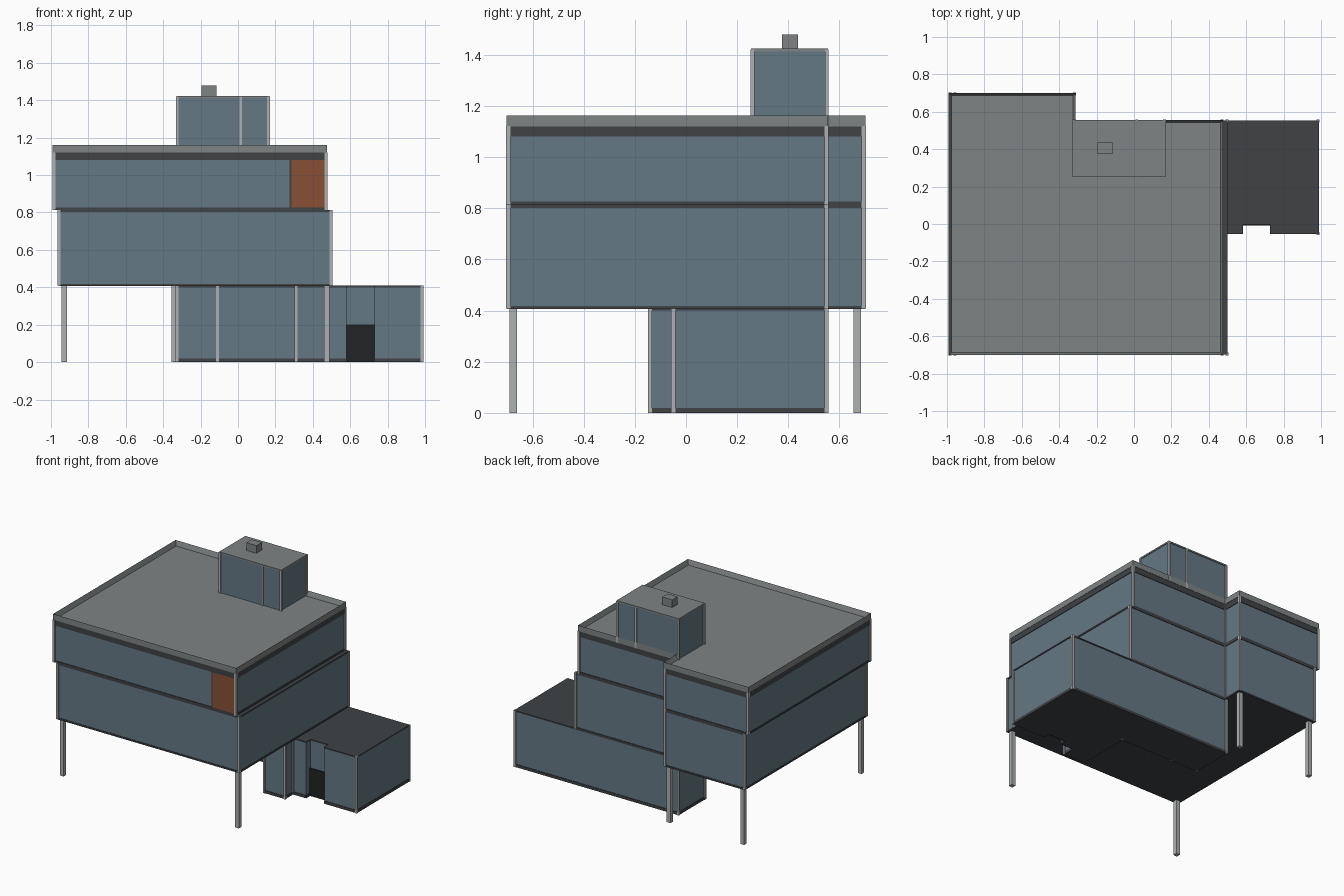
import bpy, bmesh
from mathutils import Vector

if "Cube" in bpy.data.objects:
    bpy.data.objects.remove(bpy.data.objects["Cube"])


def material(name, rgb):
    m = bpy.data.materials.new(name)
    m.diffuse_color = (*rgb, 1)
    m.use_nodes = True
    m.node_tree.nodes["Principled BSDF"].inputs["Base Color"].default_value = m.diffuse_color
    return m


GLASS = material("blue_glass", (0.13, 0.19, 0.23))
DARK = material("dark_trim", (0.05, 0.055, 0.06))
BLACK = material("black", (0.015, 0.017, 0.018))
ROOF = material("roof_grey", (0.21, 0.23, 0.23))
POST = material("light_metal", (0.42, 0.44, 0.44))
RUST = material("rust_panel", (0.25, 0.08, 0.035))


def finish(name, bm, mat):
    bmesh.ops.recalc_face_normals(bm, faces=bm.faces)
    me = bpy.data.meshes.new(name)
    bm.to_mesh(me)
    bm.free()
    me.materials.append(mat)
    ob = bpy.data.objects.new(name, me)
    bpy.context.collection.objects.link(ob)
    return ob


def add_prism(bm, pts, z0, z1):
    """Extrude an outline from z0 to z1 and return the top face."""
    base = bm.faces.new([bm.verts.new((x, y, z0)) for x, y in pts])
    new = bmesh.ops.extrude_face_region(bm, geom=[base], use_keep_orig=True)["geom"]
    for v in new:
        if isinstance(v, bmesh.types.BMVert):
            v.co.z = z1
    return next(f for f in new if isinstance(f, bmesh.types.BMFace))


def prism(name, pts, z0, z1, mat):
    bm = bmesh.new()
    add_prism(bm, pts, z0, z1)
    return finish(name, bm, mat)


def rect(x0, y0, x1, y1):
    return [(x0, y0), (x1, y0), (x1, y1), (x0, y1)]


def posts(name, centres, z0, z1, w, mat=POST):
    bm = bmesh.new()
    for x, y in centres:
        add_prism(bm, rect(x - w / 2, y - w / 2, x + w / 2, y + w / 2), z0, z1)
    return finish(name, bm, mat)


def grow(pts, d):
    """Offset a counter-clockwise right-angled outline outwards."""
    out = []
    for i, p in enumerate(pts):
        a = (Vector(p) - Vector(pts[i - 1])).normalized()
        b = (Vector(pts[(i + 1) % len(pts)]) - Vector(p)).normalized()
        out.append((p[0] + d * (a.y + b.y), p[1] - d * (a.x + b.x)))
    return out


def storey_outline(x0, x1):
    return [(x0, -0.695), (x1, -0.695), (x1, 0.55),
            (-0.318, 0.55), (-0.318, 0.695), (x0, 0.695)]


# Ground floor with stair core, entrance wing and recessed doorway
ground = [(-0.325, 0.25), (0.31, 0.25), (0.31, -0.14), (0.475, -0.14),
          (0.475, -0.05), (0.58, -0.05), (0.58, 0.0), (0.73, 0.0),
          (0.73, -0.05), (0.985, -0.05), (0.985, 0.55), (-0.325, 0.55)]
prism("ground_floor_walls", ground, 0.01, 0.405, GLASS)
prism("ground_floor_base", grow(ground, 0.004), 0, 0.02, DARK)
prism("ground_floor_roof", grow(ground, 0.004), 0.4, 0.409, DARK)
prism("door", rect(0.58, -0.008, 0.73, 0.0), 0, 0.2, BLACK)
posts("ground_floor_corner_posts",
      [p for p in ground if not 0.5 < p[0] < 0.8] + [(-0.11, 0.25)],
      0, 0.409, 0.016)

# Columns carrying the overhang
posts("columns", [(-0.93, -0.675), (0.475, -0.675),
                  (-0.93, 0.67), (-0.34, 0.67)], 0, 0.412, 0.03)

# Middle storey
middle = storey_outline(-0.957, 0.497)
prism("middle_floor_walls", middle, 0.415, 0.805, GLASS)
prism("middle_floor_slab", grow(middle, 0.004), 0.406, 0.418, DARK)
prism("middle_floor_top_band", grow(middle, 0.004), 0.802, 0.814, DARK)
posts("middle_floor_corner_posts", middle, 0.409, 0.814, 0.016)

# Upper storey, shifted sideways
upper = storey_outline(-0.985, 0.47)
prism("upper_floor_walls", upper, 0.82, 1.085, GLASS)
prism("upper_floor_slab", grow(upper, 0.004), 0.814, 0.826, DARK)
prism("upper_floor_top_band", grow(upper, 0.004), 1.08, 1.122, DARK)
posts("upper_floor_corner_posts", upper, 0.814, 1.122, 0.016)
prism("rust_panel", rect(0.285, -0.699, 0.462, -0.69), 0.826, 1.08, RUST)
posts("rust_panel_mullion", [(0.281, -0.695)], 0.826, 1.08, 0.01, DARK)

# Roof with a raised parapet
bm = bmesh.new()
top = add_prism(bm, grow(upper, 0.006), 1.12, 1.162)
bmesh.ops.inset_region(bm, faces=[top], thickness=0.014, use_even_offset=True)
for v in top.verts:
    v.co.z = 1.127
finish("roof_parapet", bm, ROOF)

# Rooftop stair house and chimney
house = rect(-0.325, 0.26, 0.163, 0.55)
prism("stair_house_walls", house, 1.12, 1.415, GLASS)
prism("stair_house_roof", grow(house, 0.005), 1.413, 1.424, ROOF)
posts("stair_house_posts", house + [(0.015, 0.26), (0.015, 0.55)],
      1.12, 1.42, 0.015)
prism("chimney", rect(-0.195, 0.375, -0.115, 0.437), 1.42, 1.48, ROOF)
